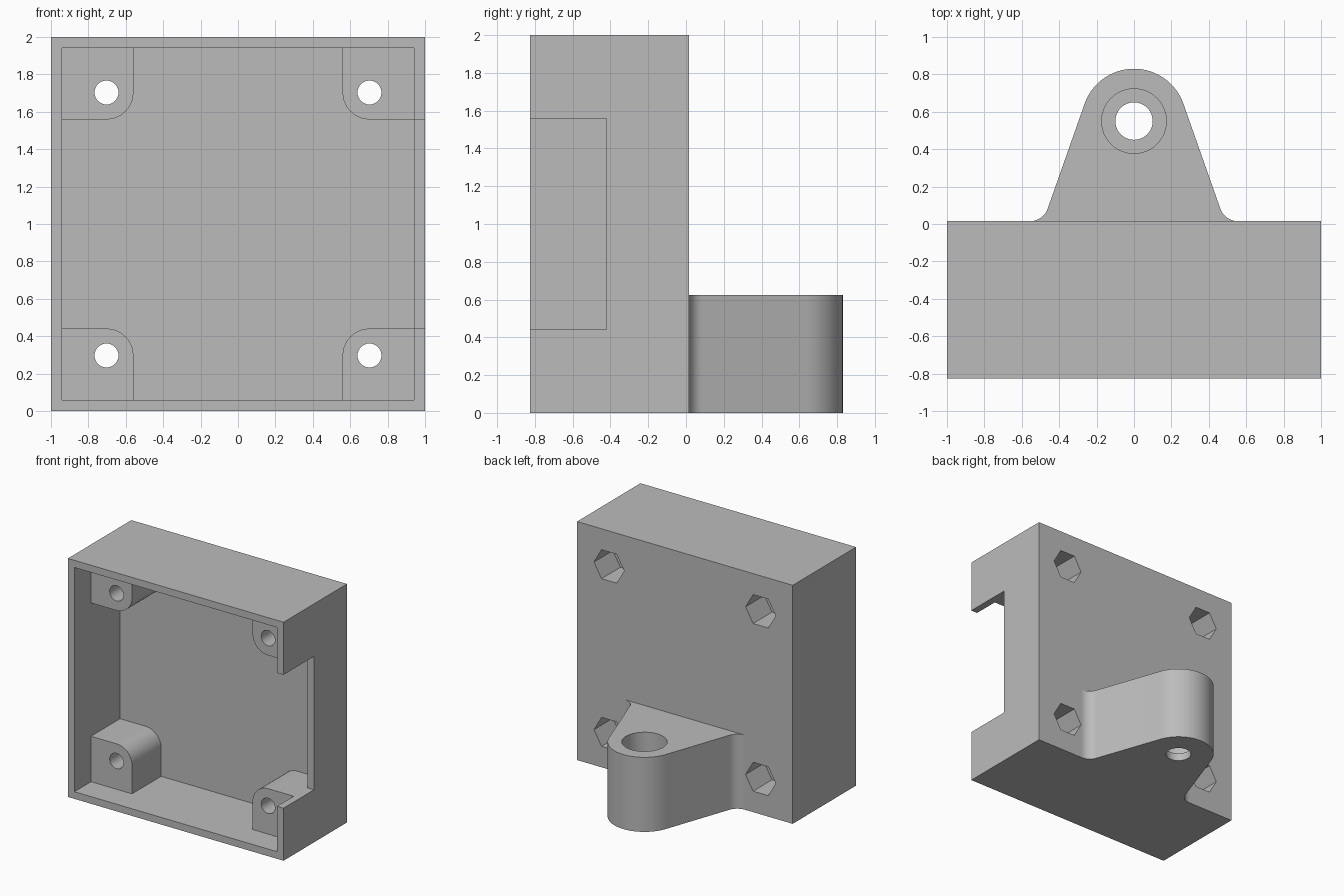
import bpy, bmesh, math
from mathutils import Vector

if "Cube" in bpy.data.objects:
    bpy.data.objects.remove(bpy.data.objects["Cube"])

grey = bpy.data.materials.new("plain_grey")
grey.diffuse_color = (0.5, 0.5, 0.5, 1)
grey.use_nodes = True
grey.node_tree.nodes["Principled BSDF"].inputs["Base Color"].default_value = grey.diffuse_color

FRONT, BACK = -0.825, 0.015      # housing depth range
FLOOR, BOSS = -0.22, -0.605      # cavity floor and boss front
INNER, EDGE = 0.94, 0.559        # cavity half width, boss inner edge
HOLE = 0.703                     # screw hole offset from the centre
CZ = 1.0                         # housing centre height
LUG_H = 0.625


def prism(name, pts, axis, lo, hi):
    """Extrude a closed 2D outline along y (points are x, z) or z (points are x, y)."""
    bm = bmesh.new()
    place = (lambda p, t: (p[0], t, p[1])) if axis == 'y' else (lambda p, t: (p[0], p[1], t))
    face = bm.faces.new([bm.verts.new(place(p, lo)) for p in pts])
    res = bmesh.ops.extrude_face_region(bm, geom=[face])
    move = Vector(place((0, 0), hi - lo))
    bmesh.ops.translate(bm, vec=move, verts=[v for v in res['geom'] if isinstance(v, bmesh.types.BMVert)])
    bmesh.ops.recalc_face_normals(bm, faces=bm.faces)
    me = bpy.data.meshes.new(name)
    bm.to_mesh(me)
    bm.free()
    me.materials.append(grey)
    ob = bpy.data.objects.new(name, me)
    bpy.context.collection.objects.link(ob)
    return ob


def arc(cx, cy, r, a0, a1, n):
    return [(cx + r * math.cos(math.radians(a0 + (a1 - a0) * i / n)),
             cy + r * math.sin(math.radians(a0 + (a1 - a0) * i / n))) for i in range(n + 1)]


def circle(cx, cy, r, n):
    return arc(cx, cy, r, 0, 360, n)[:-1]


def rect(x0, x1, z0, z1):
    return [(x0, z0), (x1, z0), (x1, z1), (x0, z1)]


def cut(target, cutter):
    cutter.hide_render = True
    mod = target.modifiers.new("cut", 'BOOLEAN')
    mod.operation, mod.solver, mod.object = 'DIFFERENCE', 'EXACT', cutter
    bpy.context.view_layer.objects.active = target
    bpy.ops.object.modifier_apply(modifier=mod.name)
    bpy.data.objects.remove(cutter)


def smooth(ob):
    bpy.ops.object.select_all(action='DESELECT')
    ob.select_set(True)
    bpy.context.view_layer.objects.active = ob
    bpy.ops.object.shade_smooth_by_angle(angle=math.radians(30))


# Open-fronted housing: shallow square recess in front of the bosses
housing = prism("housing", rect(-1, 1, 0, 2), 'y', FRONT, BACK)
cut(housing, prism("recess", rect(-INNER, INNER, CZ - INNER, CZ + INNER), 'y', -1, BOSS))

# Deep cavity whose outline leaves a rounded boss in each corner
r = EDGE and HOLE - EDGE
outline = []
for sx, sz, a in ((1, 1, 270), (-1, 1, 360), (-1, -1, 90), (1, -1, 180)):
    corner = arc(sx * HOLE, CZ + sz * HOLE, r, a, a - 90, 10)
    start = (sx * INNER, CZ + sz * EDGE)
    end = (sx * EDGE, CZ + sz * INNER)
    outline += [start] + corner + [end] if sx * sz > 0 else [end] + corner + [start]
cut(housing, prism("cavity", outline, 'y', -0.7, FLOOR))

# Side opening in the right wall
cut(housing, prism("side_opening", rect(INNER - 0.001, 1.1, CZ - EDGE, CZ + EDGE), 'y', -1, -0.422))

# Screw holes with hexagonal nut pockets in the back
for sx in (-1, 1):
    for sz in (-1, 1):
        x, z = sx * HOLE, CZ + sz * HOLE
        cut(housing, prism("screw_hole", circle(x, z, 0.064, 32), 'y', -1, 0.2))
        cut(housing, prism("nut_pocket", circle(x, z, 0.14, 6), 'y', BACK - 0.25, 0.2))
smooth(housing)

# Mounting lug: round end, tapered sides, filleted root
phi, R, cy, f = 19.4, 0.28, 0.55, 0.1
s, c = math.sin(math.radians(phi)), math.cos(math.radians(phi))
fx = (s * cy + R + f - s * (BACK + f)) / c
right = arc(fx, BACK + f, f, 270, 180 + phi, 10)
left = [(-x, y) for x, y in reversed(right)]
lug = prism("mounting_lug", right + arc(0, cy, R, phi, 180 - phi, 32) + left, 'z', 0, LUG_H)

# Stepped bore through the lug
cut(lug, prism("bore", circle(0, cy, 0.1, 40), 'z', -0.1, 1))
cut(lug, prism("counterbore", circle(0, cy, 0.173, 48), 'z', 0.065, 1))
smooth(lug)
